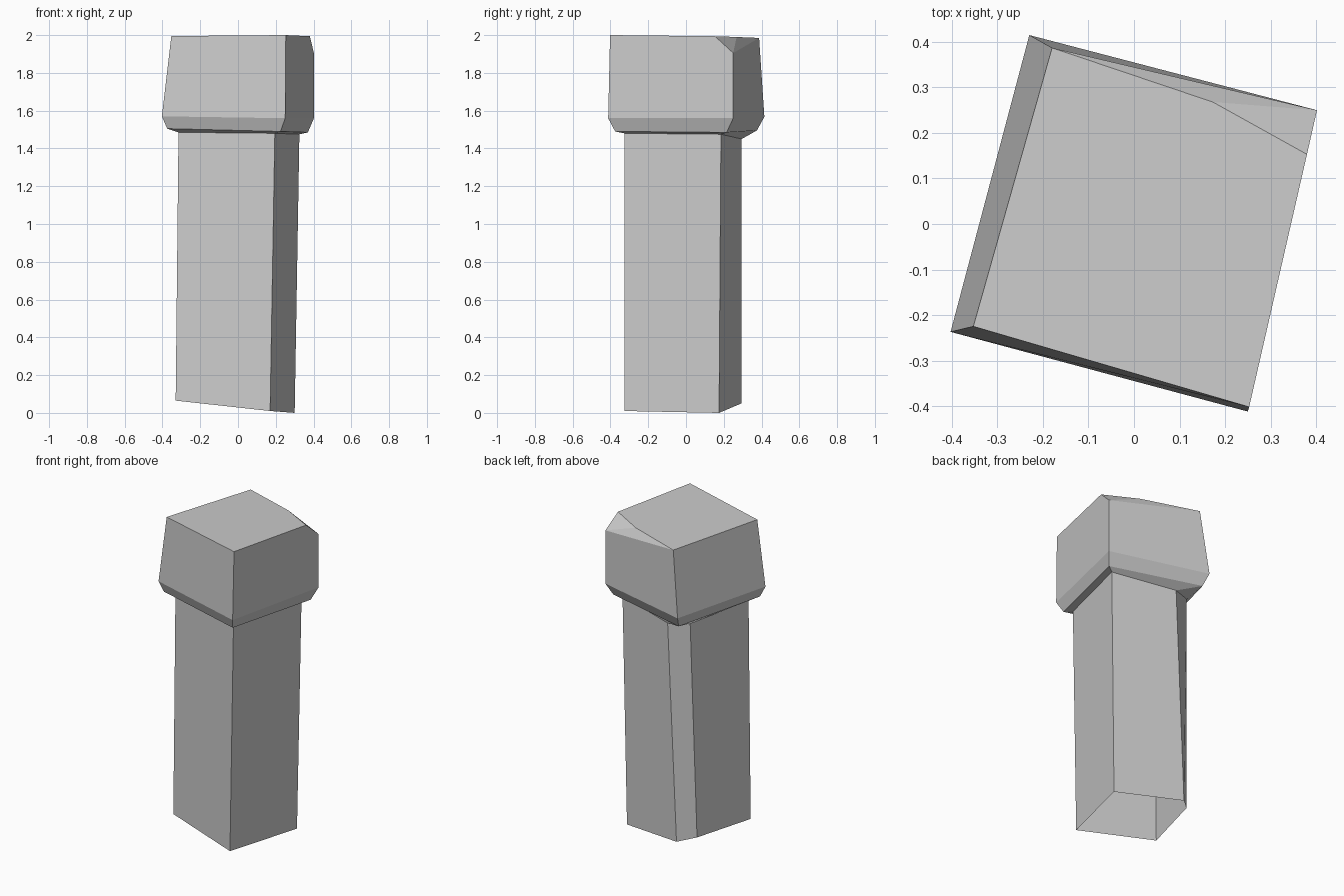
import bpy, bmesh

if "Cube" in bpy.data.objects:
    bpy.data.objects.remove(bpy.data.objects["Cube"])


def bridge(lower, upper):
    """Outward quads between two counter-clockwise rings."""
    n = len(lower)
    return [(lower[i], lower[(i + 1) % n], upper[(i + 1) % n], upper[i]) for i in range(n)]


def build(name, points, faces):
    bm = bmesh.new()
    verts = [bm.verts.new(p) for p in points]
    for f in faces:
        ids = list(dict.fromkeys(f))  # repeated corners collapse to triangles
        bm.faces.new([verts[i] for i in ids])
    mesh = bpy.data.meshes.new(name)
    bm.to_mesh(mesh)
    bm.free()
    obj = bpy.data.objects.new(name, mesh)
    bpy.context.collection.objects.link(obj)
    return obj


# Rings run front-left, front-right, back-right, back-left
shaft_bottom = [(-.33, -.19, .065), (.17, -.325, .01), (.30, .175, 0),
                (-.137, .293, .05), (-.226, .21, .07)]
shaft_top = [(-.315, -.19, 1.485), (.195, -.325, 1.48), (.325, .185, 1.475),
             (-.075, .295, 1.45), (-.2, .243, 1.46)]
lip = [(-.375, -.222, 1.505), (.225, -.375, 1.49), (.37, .215, 1.485), (-.21, .375, 1.495)]
wide = [(-.403, -.237, 1.57), (.25, -.412, 1.56), (.402, .25, 1.56), (-.23, .415, 1.567)]
crown = [(-.353, -.225, 1.995), (.253, -.402, 2), (.402, .25, 1.905), (-.18, .387, 1.985),
         (.38, .153, 1.994), (.173, .268, 1.99)]

# Post: one back corner bevelled, open underneath
build("shaft", shaft_bottom + shaft_top, bridge(range(5), range(5, 10)))

# Head: underside ledge, flared lip, tapered block with a chipped corner
ledge = bridge(range(5), [5, 6, 7, 8, 8])
flare = bridge(range(5, 9), range(9, 13))
walls = [(9, 10, 14, 13), (10, 11, 15, 17, 14), (11, 12, 16, 15), (12, 9, 13, 16)]
top = [(13, 14, 17, 18, 16), (17, 15, 18), (18, 15, 16)]
build("head", shaft_top + lip + wide + crown, ledge + flare + walls + top)
